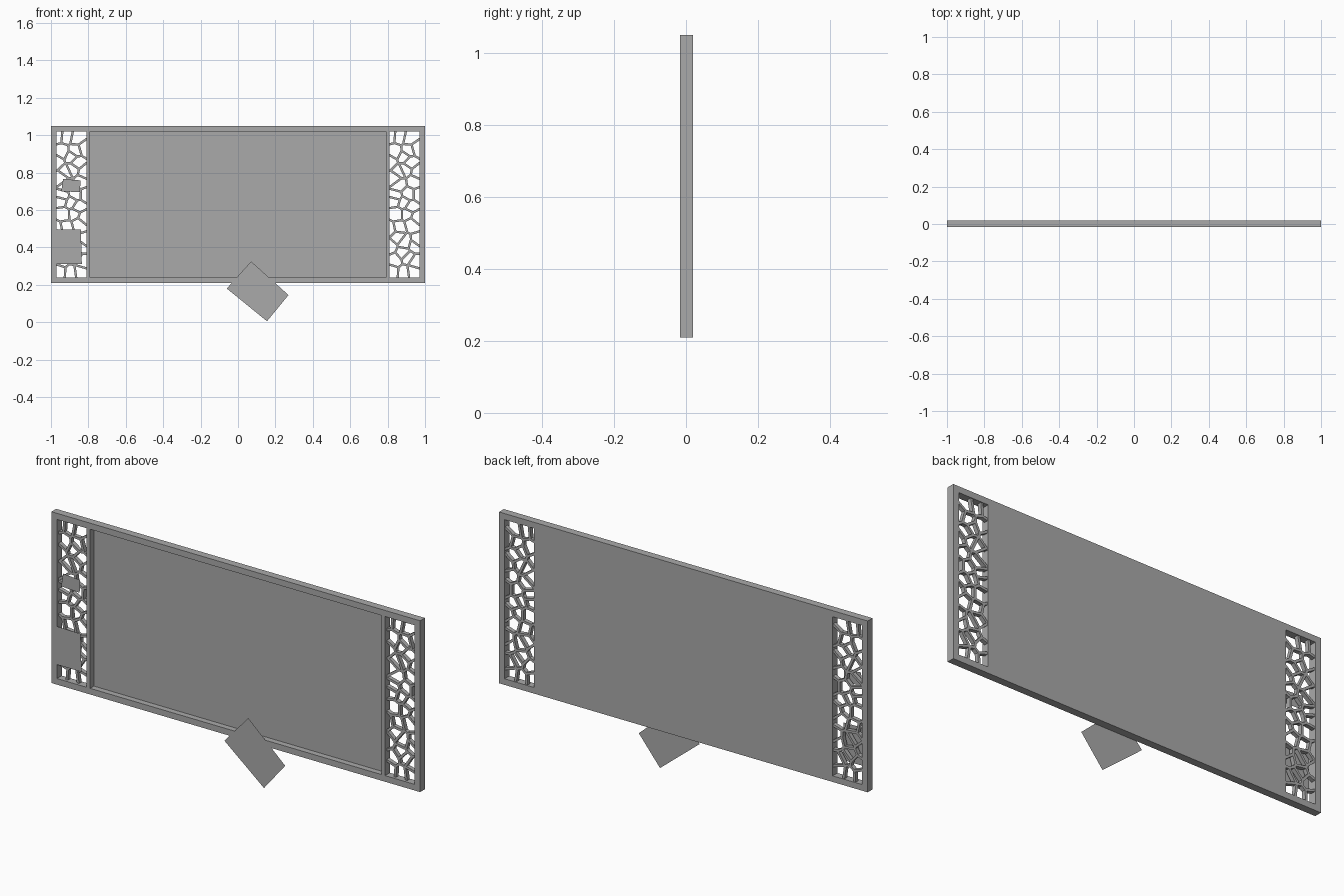
import bpy
import bmesh
import random
from math import atan2
from mathutils import Matrix, Vector

if "Cube" in bpy.data.objects:
    bpy.data.objects.remove(bpy.data.objects["Cube"], do_unlink=True)

random.seed(11)
FRONT, BACK, CARD_Y = -0.017, 0.02, -0.02
Z_LOW, Z_HIGH = 0.24, 1.02          # opening heights

grey = bpy.data.materials.new("plain_grey")
grey.use_nodes = True
colour = (0.4, 0.4, 0.4, 1)
grey.diffuse_color = colour
grey.node_tree.nodes["Principled BSDF"].inputs["Base Color"].default_value = colour


def add_object(name, bm):
    mesh = bpy.data.meshes.new(name)
    bm.to_mesh(mesh)
    bm.free()
    mesh.materials.append(grey)
    obj = bpy.data.objects.new(name, mesh)
    bpy.context.collection.objects.link(obj)
    return obj


def panel_frame():
    """Slab with two open side windows and a sunken centre field."""
    xs = [-1, -0.97, -0.81, -0.79, 0.79, 0.81, 0.97, 1]
    zs = [0.21, Z_LOW, Z_HIGH, 1.05]
    bm = bmesh.new()
    grid = [[bm.verts.new((x, BACK, z)) for z in zs] for x in xs]
    centre = None
    for i in range(len(xs) - 1):
        for j in range(len(zs) - 1):
            if j == 1 and i in (1, 5):
                continue
            bm.faces.new((grid[i][j], grid[i][j + 1],
                          grid[i + 1][j + 1], grid[i + 1][j]))
    result = bmesh.ops.extrude_face_region(bm, geom=bm.faces[:], use_keep_orig=True)
    moved = [g for g in result["geom"] if isinstance(g, bmesh.types.BMVert)]
    bmesh.ops.translate(bm, verts=moved, vec=(0, FRONT - BACK, 0))
    bmesh.ops.recalc_face_normals(bm, faces=bm.faces[:])
    # sink the centre field
    centre = min((f for f in bm.faces if f.normal.y < -0.9),
                 key=lambda f: abs(f.calc_center_median().x)
                 + abs(f.calc_center_median().z - 0.63))
    sunk = bmesh.ops.extrude_discrete_faces(bm, faces=[centre])["faces"][0]
    bmesh.ops.translate(bm, verts=sunk.verts[:], vec=(0, 0.029, 0))
    # close the walls between rim and floor
    rim = [e for e in bm.edges if e.is_boundary]
    if rim:
        bmesh.ops.bridge_loops(bm, edges=rim)
    bmesh.ops.recalc_face_normals(bm, faces=bm.faces[:])
    return add_object("panel_frame", bm)


def clip(poly, point, normal):
    """Keep the side of a polygon that lies behind a line."""
    out = []
    for a, b in zip(poly, poly[1:] + poly[:1]):
        da, db = (a - point).dot(normal), (b - point).dot(normal)
        if da <= 0:
            out.append(a)
        if da * db < 0:
            out.append(a.lerp(b, da / (da - db)))
    return out


def cell_edges(width, height, columns, rows):
    """Unique inner edges of an irregular cell pattern."""
    seeds = []
    for r in range(rows):
        for c in range(columns):
            shift = 0.25 if r % 2 else -0.25
            seeds.append(Vector((
                ((c + 0.5 + shift + random.uniform(-0.3, 0.3)) / columns - 0.5) * width,
                ((r + 0.5 + random.uniform(-0.4, 0.4)) / rows - 0.5) * height)))
    w, h = width / 2, height / 2
    edges = {}
    for s in seeds:
        poly = [Vector(p) for p in ((-w, -h), (w, -h), (w, h), (-w, h))]
        for other in seeds:
            if other is not s:
                poly = clip(poly, (s + other) / 2, other - s)
        for a, b in zip(poly, poly[1:] + poly[:1]):
            mid = (a + b) / 2
            on_border = abs(mid.x) > w - 0.001 or abs(mid.y) > h - 0.001
            if (b - a).length > 0.004 and not on_border:
                edges[(round(mid.x, 3), round(mid.y, 3))] = (a, b)
    return list(edges.values())


def lattice(name, centre_x, edges):
    """One square bar along every cell edge."""
    bm = bmesh.new()
    for a, b in edges:
        mid, run = (a + b) / 2, b - a
        place = (Matrix.Translation((centre_x + mid.x, 0.006, 0.63 + mid.y))
                 @ Matrix.Rotation(-atan2(run.y, run.x), 4, "Y")
                 @ Matrix.Diagonal((run.length + 0.005, 0.02, 0.012, 1)))
        bmesh.ops.create_cube(bm, size=1, matrix=place)
    return add_object(name, bm)


def card(name, corners):
    """Flat plate just ahead of the frame."""
    bm = bmesh.new()
    face = bm.faces.new([bm.verts.new((x, CARD_Y, z)) for x, z in corners])
    face.normal_update()
    if face.normal.y > 0:
        face.normal_flip()
    return add_object(name, bm)


panel_frame()

# lattice infill of both side windows
pattern = cell_edges(0.16, Z_HIGH - Z_LOW, 3, 13)
for side, x in (("right", -0.89), ("left", 0.89)):
    lattice(side + "_lattice", x, pattern)

# loose flat plates
card("bottom_plate", [(-0.06, 0.18), (0.155, 0.005), (0.27, 0.145), (0.07, 0.325)])
card("large_side_plate", [(-0.97, 0.31), (-0.835, 0.31), (-0.84, 0.495), (-0.97, 0.497)])
card("small_side_plate", [(-0.945, 0.70), (-0.845, 0.695), (-0.842, 0.758), (-0.935, 0.765)])
